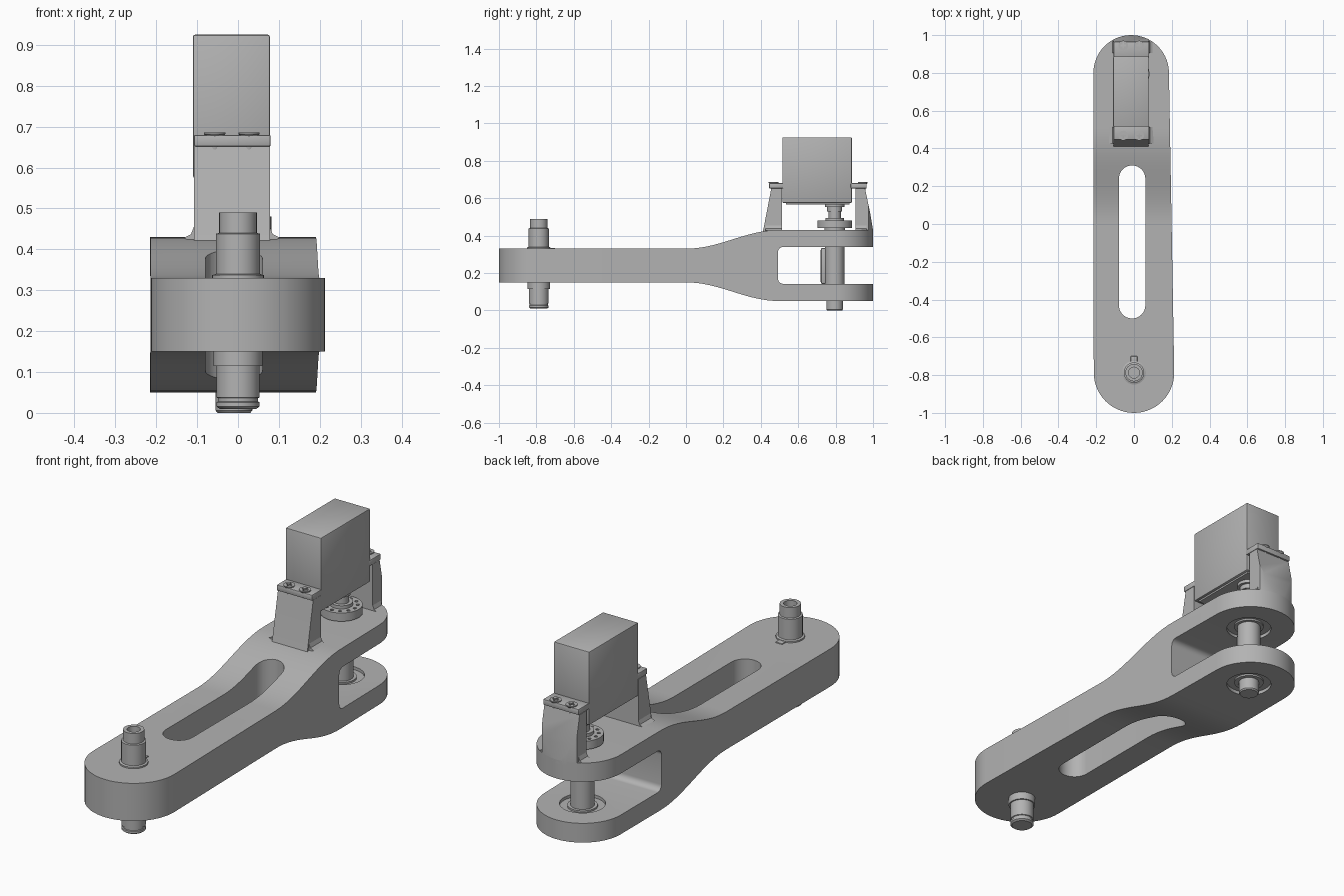
import bpy, bmesh, math
from mathutils import Matrix, Vector

cube = bpy.data.objects.get("Cube")
if cube:
    bpy.data.objects.remove(cube, do_unlink=True)

grey = bpy.data.materials.new("light_grey")
grey.use_nodes = True
grey.diffuse_color = (0.45, 0.45, 0.45, 1)
grey.node_tree.nodes["Principled BSDF"].inputs["Base Color"].default_value = (0.45, 0.45, 0.45, 1)


def finish(name, bm):
    bmesh.ops.recalc_face_normals(bm, faces=bm.faces)
    mesh = bpy.data.meshes.new(name)
    bm.to_mesh(mesh)
    bm.free()
    mesh.materials.append(grey)
    ob = bpy.data.objects.new(name, mesh)
    bpy.context.collection.objects.link(ob)
    return ob


def prism(name, points, lo, hi, axis):
    """Extrude a closed outline: (x, y) along z, or (y, z) along x."""
    bm = bmesh.new()
    place = (lambda p: (p[0], p[1], lo)) if axis == "z" else (lambda p: (lo, p[0], p[1]))
    face = bm.faces.new([bm.verts.new(place(p)) for p in points])
    ext = bmesh.ops.extrude_face_region(bm, geom=[face])["geom"]
    shift = Vector((0, 0, hi - lo)) if axis == "z" else Vector((hi - lo, 0, 0))
    bmesh.ops.translate(bm, vec=shift, verts=[g for g in ext if isinstance(g, bmesh.types.BMVert)])
    return finish(name, bm)


def lathe(name, profile, x, y, segments=32):
    """Turn an (r, z) profile around a vertical axis; r = 0 closes an end."""
    bm = bmesh.new()
    verts = [bm.verts.new((r, 0, z)) for r, z in profile]
    edges = [bm.edges.new(pair) for pair in zip(verts, verts[1:])]
    bmesh.ops.spin(bm, geom=verts + edges, cent=(0, 0, 0), axis=(0, 0, 1),
                   angle=math.tau, steps=segments, use_duplicate=False)
    bmesh.ops.remove_doubles(bm, verts=bm.verts, dist=0.0002)
    bmesh.ops.translate(bm, vec=(x, y, 0), verts=bm.verts)
    return finish(name, bm)


def box(name, x0, x1, y0, y1, z0, z1, bevel=0.0):
    bm = bmesh.new()
    size = Matrix.Diagonal((x1 - x0, y1 - y0, z1 - z0, 1))
    centre = Matrix.Translation(((x0 + x1) / 2, (y0 + y1) / 2, (z0 + z1) / 2))
    bmesh.ops.create_cube(bm, size=1, matrix=centre @ size)
    if bevel:
        bmesh.ops.bevel(bm, geom=bm.edges[:], offset=bevel, segments=2, affect="EDGES", profile=0.5)
    return finish(name, bm)


def cylinder(name, x, y, r, z0, z1, segments=32):
    return lathe(name, [(0, z0), (r, z0), (r, z1), (0, z1)], x, y, segments)


def boolean(ob, cutter, operation="DIFFERENCE", keep=False):
    mod = ob.modifiers.new("cut", "BOOLEAN")
    mod.object, mod.operation, mod.solver = cutter, operation, "EXACT"
    bpy.context.view_layer.objects.active = ob
    bpy.ops.object.modifier_apply(modifier=mod.name)
    if not keep:
        bpy.data.objects.remove(cutter, do_unlink=True)


def arc(cx, cy, r, start, end, n=24):
    return [(cx + r * math.cos(math.radians(start + (end - start) * i / n)),
             cy + r * math.sin(math.radians(start + (end - start) * i / n))) for i in range(n + 1)]


def capsule(front, back, n=28):
    """Plan outline joining two (x, y, r) round ends."""
    return arc(*front, 180, 360, n) + arc(*back, 0, 180, n)


FRONT = (0, -0.787, 0.213)
BACK = (-0.015, 0.8, 0.2)

# Arm: side profile trimmed by the plan outline
curve = [(0.5 * i / 16, 0.09 + 0.1 * (0.5 - 0.5 * math.cos(math.pi * i / 16))) for i in range(17)]
upper = [(-1.1, 0.09)] + curve + [(1.1, 0.19)]
side = [(y, 0.24 + h) for y, h in upper] + [(y, 0.24 - h) for y, h in reversed(upper)]
arm = prism("arm", side, -0.3, 0.3, "x")
outline = prism("outline_cutter", capsule(FRONT, BACK), -0.2, 1.2, "z")
outline.hide_render = True
boolean(arm, outline, "INTERSECT", keep=True)

# Long slot and the fork gap with rounded inner corners
boolean(arm, prism("slot_cutter", capsule((-0.01, -0.43, 0.07), (-0.01, 0.24, 0.07), 20), -0.2, 0.8, "z"))
gap = arc(0.52, 0.312, 0.028, 90, 180, 6) + arc(0.52, 0.17, 0.028, 180, 270, 6) + [(1.2, 0.142), (1.2, 0.34)]
boolean(arm, prism("gap_cutter", gap, -0.4, 0.4, "x"))

# Bores
SX, SY = -0.01, 0.795
boolean(arm, cylinder("back_bore", SX, SY, 0.1, -0.1, 0.39))
boolean(arm, cylinder("front_bore", 0, -0.787, 0.05, -0.1, 0.8))

# Mounting posts, trimmed to the rounded end of the arm
PX0, PX1 = -0.108, 0.078
posts = {
    "front_post": [(0.4, 0.38), (0.415, 0.44), (0.456, 0.652), (0.514, 0.652), (0.514, 0.41)],
    "rear_post": [(0.905, 0.41), (0.905, 0.652), (0.957, 0.652), (0.985, 0.52), (1.0, 0.43), (1.0, 0.41)],
}
for name, points in posts.items():
    post = prism(name, points, PX0, PX1, "x")
    boolean(post, outline, "INTERSECT", keep=True)
    # Flared foot on each side
    for tag, edge, sign in (("left", PX1, 1), ("right", PX0, -1)):
        y0, y1 = (0.425, 0.514) if name == "front_post" else (0.905, 0.965)
        foot = [(edge - sign * 0.005, 0.415), (edge + sign * 0.025, 0.428),
                (edge + sign * 0.007, 0.437), (edge, 0.455), (edge - sign * 0.005, 0.455)]
        fillet = prism(name + "_foot_" + tag, foot, 0, y1 - y0, "z")
        fillet.data.transform(Matrix(((1, 0, 0, 0), (0, 0, 1, y0), (0, 1, 0, 0), (0, 0, 0, 1))))
        fillet.data.flip_normals()
        boolean(fillet, outline, "INTERSECT", keep=True)
bpy.data.objects.remove(outline, do_unlink=True)

# Motor body, its base and two fixing ears
box("motor_body", -0.11, 0.078, 0.515, 0.887, 0.575, 0.925, 0.005)
box("motor_base", -0.095, 0.065, 0.535, 0.875, 0.567, 0.58)
box("front_ear", -0.108, 0.08, 0.445, 0.52, 0.652, 0.68, 0.004)
box("rear_ear", -0.108, 0.08, 0.88, 0.965, 0.652, 0.68, 0.004)

# Screws with crossed recesses
screw = [(0, 0.618), (0.008, 0.623), (0.014, 0.645), (0.014, 0.667), (0.026, 0.682), (0.026, 0.686), (0, 0.686)]
for end, y in (("front", 0.468), ("rear", 0.945)):
    for tag, x in (("left", 0.027), ("right", -0.057)):
        ob = lathe(f"{end}_screw_{tag}", screw, x, y, 16)
        cross = box("cross_cutter", x - 0.015, x + 0.015, y - 0.004, y + 0.004, 0.676, 0.7)
        boolean(cross, box("cross_bar", x - 0.004, x + 0.004, y - 0.015, y + 0.015, 0.675, 0.701), "UNION")
        boolean(ob, cross)

# Output spindle and drilled horn disc
lathe("output_spindle", [(0, 0.47), (0.033, 0.47), (0.033, 0.53), (0.04, 0.53), (0.04, 0.552),
                         (0.052, 0.552), (0.052, 0.57), (0, 0.57)], SX, SY)
horn = lathe("horn_disc", [(0, 0.425), (0.055, 0.425), (0.055, 0.44), (0.092, 0.44), (0.092, 0.48),
                           (0.05, 0.48), (0.05, 0.495), (0, 0.495)], SX, SY)
for i in range(12):
    a = math.tau * i / 12
    boolean(horn, cylinder("horn_hole", SX + 0.071 * math.cos(a), SY + 0.071 * math.sin(a), 0.008, 0.45, 0.6, 10))

# Back shaft, its bearings and key
lathe("back_shaft", [(0, 0), (0.04, 0), (0.045, 0.006), (0.045, 0.06), (0.052, 0.06),
                     (0.052, 0.42), (0, 0.42)], SX, SY)
for name, z0, z1 in (("lower_bearing", 0.066, 0.128), ("upper_bearing", 0.355, 0.392)):
    lathe(name, [(0.06, z0), (0.1, z0), (0.1, z1), (0.06, z1), (0.06, z0)], SX, SY)
    lathe(name + "_ring", [(0.05, z0 - 0.008), (0.066, z0 - 0.008), (0.066, z1 + 0.008),
                           (0.05, z1 + 0.008), (0.05, z0 - 0.008)], SX, SY)
box("shaft_key", SX - 0.015, SX + 0.015, 0.72, 0.755, 0.14, 0.335, 0.012)

# Front shaft: hollow top, stepped collars, grooved lower end
lathe("front_shaft", [(0, 0.01), (0.045, 0.01), (0.053, 0.016), (0.053, 0.026), (0.049, 0.028),
                      (0.049, 0.036), (0.053, 0.038), (0.053, 0.115), (0.06, 0.115), (0.06, 0.155),
                      (0.05, 0.155), (0.05, 0.325), (0.063, 0.325), (0.063, 0.337), (0.054, 0.34),
                      (0.054, 0.438), (0.046, 0.44), (0.046, 0.49), (0.029, 0.49), (0.029, 0.44),
                      (0, 0.44)], 0, -0.787)
box("front_shaft_key", -0.018, 0.018, -0.735, -0.7, 0.31, 0.335, 0.003)

# Smooth rounds, crisp edges
for ob in list(bpy.context.collection.objects):
    ob.select_set(ob.type == "MESH" and ob.data.materials[:1] == [grey])
bpy.ops.object.shade_smooth_by_angle(angle=math.radians(30))
